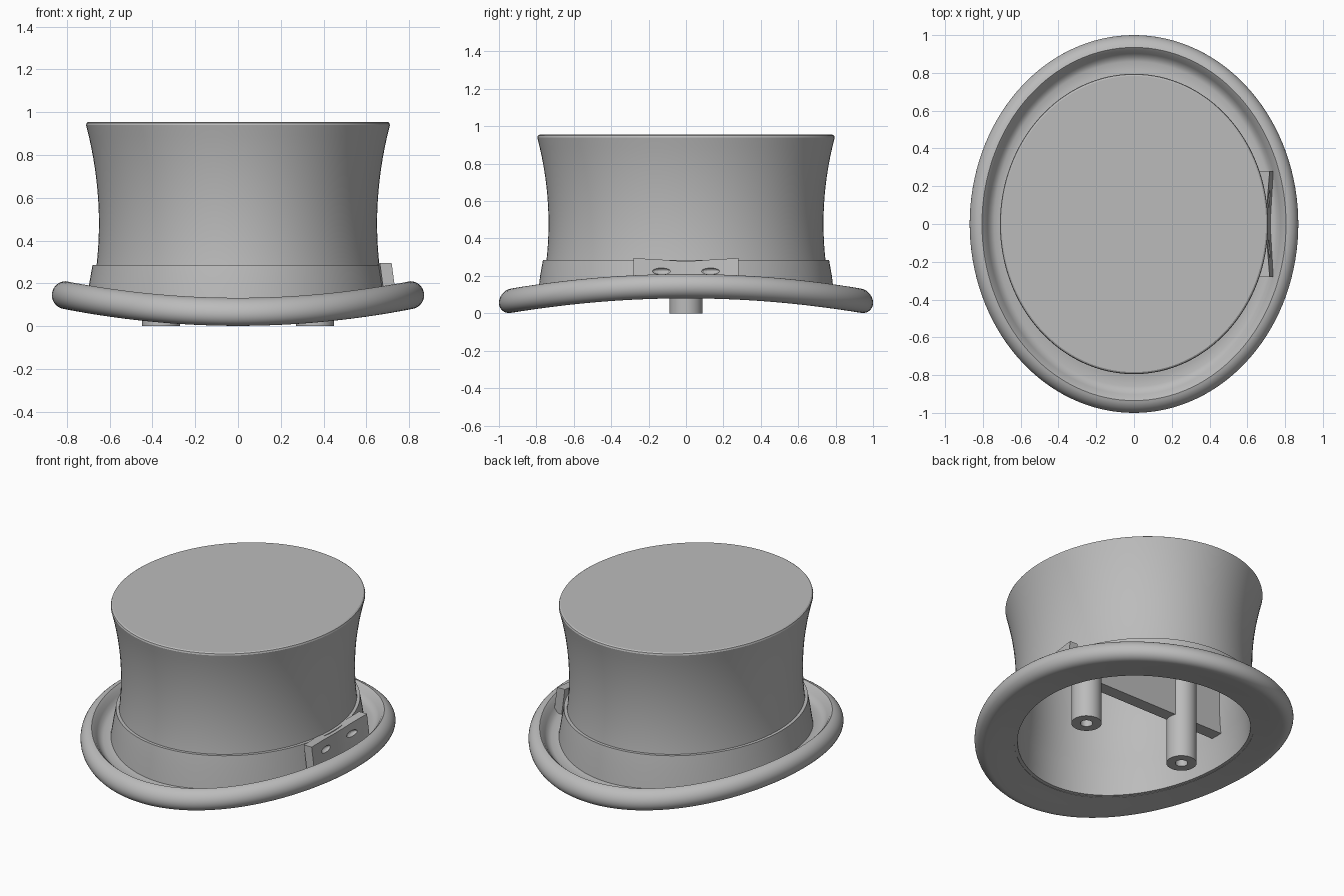
import bpy, bmesh, math

if "Cube" in bpy.data.objects:
    bpy.data.objects.remove(bpy.data.objects["Cube"])

SEG = 128
grey = bpy.data.materials.new("plain_grey")
grey.diffuse_color = (0.5, 0.5, 0.5, 1)
grey.use_nodes = True
grey.node_tree.nodes["Principled BSDF"].inputs["Base Color"].default_value = grey.diffuse_color


def bend(y):
    # saddle curve of the brim: high at the sides, low at front and back
    return 0.08 * (1 - (y / 0.95) ** 2)


def finish(bm, name, angle=30):
    bmesh.ops.recalc_face_normals(bm, faces=bm.faces)
    me = bpy.data.meshes.new(name)
    bm.to_mesh(me)
    bm.free()
    ob = bpy.data.objects.new(name, me)
    bpy.context.collection.objects.link(ob)
    me.materials.append(grey)
    bpy.ops.object.select_all(action='DESELECT')
    ob.select_set(True)
    bpy.context.view_layer.objects.active = ob
    bpy.ops.object.shade_smooth_by_angle(angle=math.radians(angle))
    return ob


def loft(bm, rings, closed):
    n = len(rings)
    for i in range(n if closed else n - 1):
        a, b = rings[i], rings[(i + 1) % n]
        for j in range(len(a)):
            k = (j + 1) % len(a)
            bm.faces.new((a[j], a[k], b[k], b[j]))
    if not closed:
        bm.faces.new(rings[0])
        bm.faces.new(rings[-1])


def lathe(name, profile, closed=True, cx=0, seg=SEG):
    # profile points: x radius, extra y radius, height, share of the saddle bend
    bm = bmesh.new()
    rings = []
    for r, dy, z, w in profile:
        ring = []
        for i in range(seg):
            a = 2 * math.pi * i / seg
            y = (r + dy) * math.sin(a)
            ring.append(bm.verts.new((cx + r * math.cos(a), y, z + w * bend(y))))
        rings.append(ring)
    loft(bm, rings, closed)
    return finish(bm, name)


def crown_r(z):
    return 0.65 + 0.06 * ((z - 0.48) / 0.46) ** 2


# Brim with a rolled edge
brim = [(0.66, 0.085, 0, 1), (0.74, 0.11, 0, 1)]
for i in range(17):
    a = -math.pi / 2 + math.pi * i / 16
    brim.append((0.805 + 0.065 * math.cos(a), 0.13, 0.065 + 0.065 * math.sin(a), 1))
brim += [(0.79, 0.13, 0.115, 1), (0.775, 0.127, 0.088, 1), (0.76, 0.124, 0.066, 1),
         (0.74, 0.12, 0.054, 1), (0.71, 0.1, 0.05, 1), (0.66, 0.085, 0.05, 1)]
lathe("brim", brim)

# Flared hollow crown
D = 0.085
heights = [0.12 + 0.82 * i / 16 for i in range(17)]
crown = [(0.64, D, 0.002, 1), (0.69, D, 0.002, 1), (0.69, D, 0.03, 1)]
crown += [(crown_r(z), D, z, 0) for z in heights if z > 0.16]
crown += [(0.707, D, 0.95, 0), (0.699, D, 0.955, 0)]
outer = crown[1:]
inner = [(crown_r(z) - 0.035, D, z, 0) for z in heights if 0.2 < z < 0.9]
inner = [(0.64, D, 0.002, 1)] + inner + [(0.65, D, 0.9, 0)]
lathe("crown", outer[::-1] + inner, closed=False)

# Hat band
lathe("hat_band", [(0.66, D, 0.03, 1), (0.712, D, 0.03, 1), (0.695, D, 0.2, 0),
                   (0.68, D, 0.285, 0), (0.65, D, 0.285, 0)])

# Bow on the right side
bm = bmesh.new()
rings = []
for y, out, top in ((-0.28, 0.718, 0.295), (-0.15, 0.708, 0.288), (-0.05, 0.702, 0.281),
                    (0.05, 0.702, 0.281), (0.15, 0.708, 0.288), (0.28, 0.718, 0.295)):
    inn = out - 0.055
    rings.append([bm.verts.new(p) for p in ((inn, y, top), (out, y, top),
                                            (out + 0.022, y, 0.13), (inn + 0.022, y, 0.13))])
loft(bm, rings, False)
bow = finish(bm, "bow", 20)

# Pinched folds in the bow
for s in (-1, 1):
    bpy.ops.mesh.primitive_uv_sphere_add(segments=16, ring_count=10, radius=1,
                                         location=(0.72, s * 0.13, 0.225))
    cut = bpy.context.object
    cut.name = "bow_fold_cutter"
    cut.scale = (0.025, 0.05, 0.018)
    cut.data.materials.append(grey)
    cut.hide_render = True
    cut.hide_viewport = True
    mod = bow.modifiers.new("fold", 'BOOLEAN')
    mod.operation = 'DIFFERENCE'
    mod.object = cut

# Mounting posts with blind holes
for name, x in (("left_post", -0.36), ("right_post", 0.36)):
    lathe(name, [(0.036, 0, 0.25, 0), (0.036, 0, 0, 0), (0.088, 0, 0, 0),
                 (0.088, 0, 0.92, 0)], closed=False, cx=x, seg=48)

# Inner rib across the crown
bpy.ops.mesh.primitive_cube_add(size=1, location=(0, 0, 0.6))
rib = bpy.context.object
rib.name = "inner_rib"
rib.scale = (1.27, 0.08, 0.64)
rib.data.materials.append(grey)
